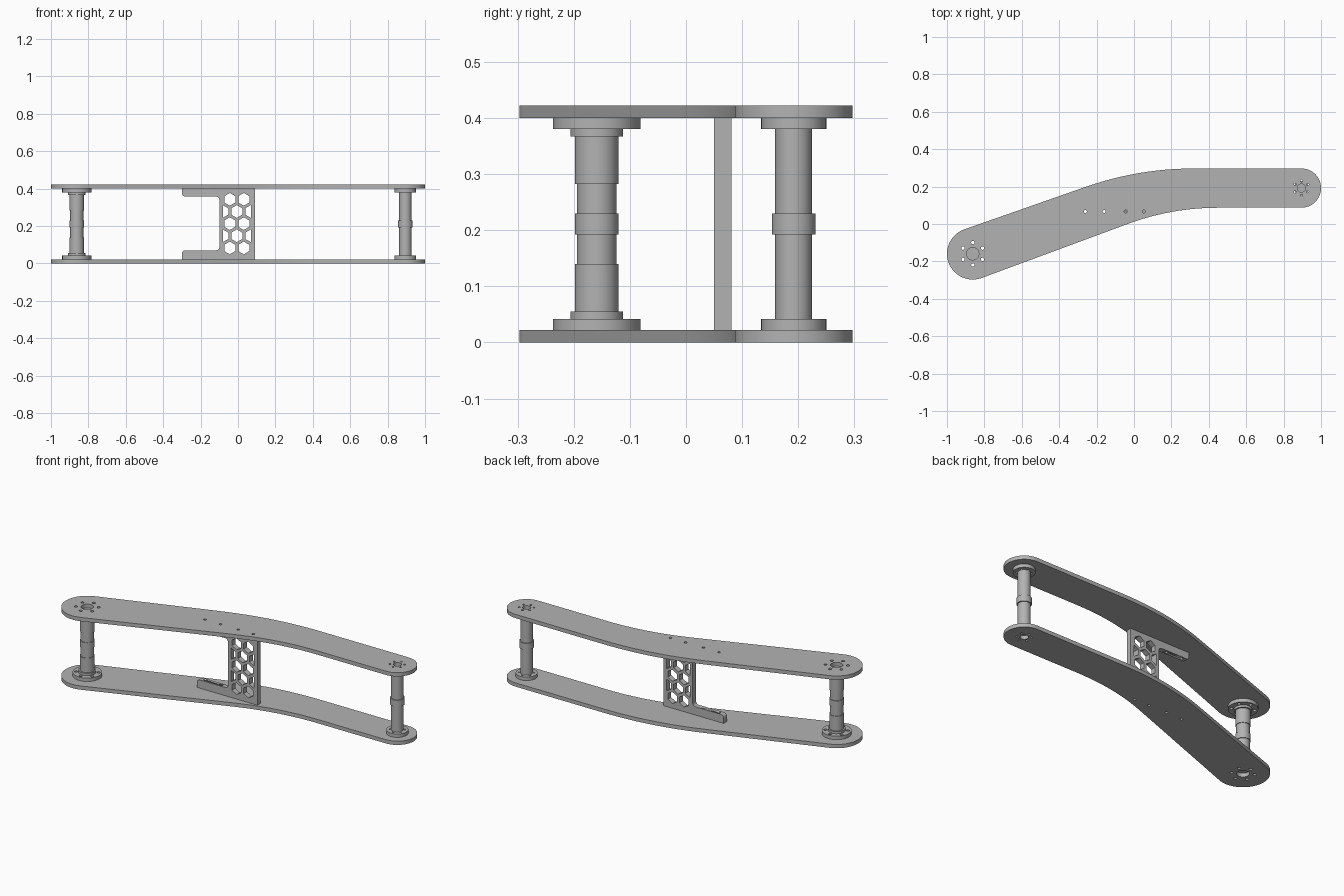
import bpy, bmesh, math
from mathutils import Vector

if "Cube" in bpy.data.objects:
    bpy.data.objects.remove(bpy.data.objects["Cube"], do_unlink=True)

grey = bpy.data.materials.new("machined grey")
grey.use_nodes = True
grey.diffuse_color = (0.45, 0.45, 0.45, 1)
grey.node_tree.nodes["Principled BSDF"].inputs["Base Color"].default_value = grey.diffuse_color

BIG = Vector((-0.862, -0.159))
SMALL = Vector((0.895, 0.192))
THICK, TOP = 0.022, 0.4
BOLT_X = (-0.26, -0.16, -0.045, 0.053)
BOLT_Y = 0.067


def finish(name, bm):
    bmesh.ops.remove_doubles(bm, verts=bm.verts, dist=1e-5)
    bmesh.ops.recalc_face_normals(bm, faces=bm.faces)
    mesh = bpy.data.meshes.new(name)
    bm.to_mesh(mesh)
    bm.free()
    mesh.materials.append(grey)
    ob = bpy.data.objects.new(name, mesh)
    bpy.context.collection.objects.link(ob)
    bpy.ops.object.select_all(action='DESELECT')
    ob.select_set(True)
    bpy.context.view_layer.objects.active = ob
    bpy.ops.object.shade_smooth_by_angle(angle=math.radians(30))
    return ob


def arc(c, r, start, end, n):
    """Points along an arc, angles in degrees."""
    angles = [math.radians(start + (end - start) * i / n) for i in range(n + 1)]
    return [(c[0] + r * math.cos(a), c[1] + r * math.sin(a)) for a in angles]


def circle(c, r, n=24, start=0):
    return arc(c, r, start, start + 360, n)[:-1]


def bend(a, b, c, t, n=12):
    """Round the corner b between a and c, starting t away from it."""
    a, b, c = Vector(a), Vector(b), Vector(c)
    p, q = b + (a - b).normalized() * t, b + (c - b).normalized() * t
    return [tuple(p * (1 - s) ** 2 + b * 2 * s * (1 - s) + q * s * s)
            for s in (i / n for i in range(n + 1))]


def sheet(name, loops, low, high, upright=False):
    """Extruded outline (first loop) with holes (other loops)."""
    cu = bpy.data.curves.new(name, 'CURVE')
    cu.dimensions, cu.fill_mode = '2D', 'BOTH'
    cu.extrude = (high - low) / 2
    for loop in loops:
        sp = cu.splines.new('POLY')
        sp.points.add(len(loop) - 1)
        for pt, (x, y) in zip(sp.points, loop):
            pt.co = (x, y, 0, 1)
        sp.use_cyclic_u = True
    tmp = bpy.data.objects.new(name, cu)
    bpy.context.collection.objects.link(tmp)
    bpy.context.view_layer.update()
    mesh = bpy.data.meshes.new_from_object(tmp.evaluated_get(bpy.context.evaluated_depsgraph_get()))
    bpy.data.objects.remove(tmp)
    bpy.data.curves.remove(cu)
    bm = bmesh.new()
    bm.from_mesh(mesh)
    bpy.data.meshes.remove(mesh)
    for v in bm.verts:
        v.co.z += (low + high) / 2
        if upright:
            v.co = (v.co.x, v.co.z, v.co.y)
    return finish(name, bm)


def bolt_ring(c, ring, r):
    return [circle(p, r, 16) for p in circle(c, ring, 6, 90)]


def lathe(name, c, profile):
    bm = bmesh.new()
    pts = [(0, profile[0][1])] + profile + [(0, profile[-1][1])]
    vs = [bm.verts.new((c.x + r, c.y, z)) for r, z in pts]
    es = [bm.edges.new(pair) for pair in zip(vs, vs[1:])]
    bmesh.ops.spin(bm, geom=vs + es, cent=(c.x, c.y, 0), axis=(0, 0, 1),
                   angle=math.tau, steps=48)
    return finish(name, bm)


# Curved side plates, with hub holes and bracket bolt holes
up, down = math.radians(19.3), math.radians(20.3)
up_start = BIG + 0.138 * Vector((-math.sin(up), math.cos(up)))
down_start = BIG + 0.138 * Vector((math.sin(down), -math.cos(down)))
up_knee = (up_start.x + (0.297 - up_start.y) / math.tan(up), 0.297)
down_knee = (down_start.x + (0.087 - down_start.y) / math.tan(down), 0.087)
outline = arc(BIG, 0.138, 109.3, 290.3, 32)
outline += bend(down_start, down_knee, (SMALL.x, 0.087), 0.25)
outline += arc(SMALL, 0.105, -90, 90, 32)
outline += bend((SMALL.x, 0.297), up_knee, up_start, 0.3)
big_bolts = bolt_ring(BIG, 0.06, 0.009)
small_bolts = bolt_ring(SMALL, 0.039, 0.006)
holes = big_bolts + small_bolts + [circle(BIG, 0.033, 32), circle(SMALL, 0.022, 32)]
holes += [circle((x, BOLT_Y), 0.008, 16) for x in BOLT_X]
for name, z in (("lower_plate", 0), ("upper_plate", TOP)):
    sheet(name, [outline] + holes, z, z + THICK)

# Drilled hub flanges
for end, z in (("lower", THICK), ("upper", 0.38)):
    sheet(end + "_large_flange", [circle(BIG, 0.078, 48)] + big_bolts, z, z + 0.02)
    sheet(end + "_small_flange", [circle(SMALL, 0.058, 48)] + small_bolts, z, z + 0.02)


# Stepped shafts, mirrored about the middle height
def shaft(name, c, half):
    lathe(name, c, half + [(r, THICK + TOP - z) for r, z in reversed(half)])


shaft("large_shaft", BIG, [(0.047, 0.03), (0.047, 0.055), (0.039, 0.055), (0.039, 0.14),
                           (0.035, 0.14), (0.035, 0.192), (0.039, 0.192)])
shaft("small_shaft", SMALL, [(0.033, 0.03), (0.033, 0.192), (0.039, 0.192)])

# Centre bracket: C-shaped outline with a honeycomb panel
corners = [(0.09, THICK, 0), (0.09, TOP, 0), (-0.3, TOP, 0), (-0.3, 0.358, 0.02),
           (-0.1, 0.358, 0.02), (-0.1, 0.07, 0.02), (-0.3, 0.07, 0.02), (-0.3, THICK, 0)]
frame = []
for i, (x, z, t) in enumerate(corners):
    before, after = corners[i - 1][:2], corners[(i + 1) % len(corners)][:2]
    frame += bend(before, (x, z), after, t, 8) if t else [(x, z)]
cells = []
mid, pitch = -0.0065, 0.075
for row in range(5):
    z = 0.213 + (row - 2) * 0.065
    for col in ((-0.5, 0.5) if row % 2 == 0 else (-1, 0, 1)):
        cell = circle((mid + col * pitch, z), 0.034, 6, 30)
        # outer cells are halved at the panel border
        clipped = [(min(max(x, mid - pitch), mid + pitch), y) for x, y in cell]
        cells.append(clipped)
bracket = sheet("honeycomb_bracket", [frame] + cells, 0.05, 0.081, upright=True)

# Bolt holes through the bracket arms
bm = bmesh.new()
for x in BOLT_X[:2]:
    made = bmesh.ops.create_cone(bm, cap_ends=True, segments=16, radius1=0.008,
                                 radius2=0.008, depth=0.6)
    bmesh.ops.translate(bm, verts=made["verts"], vec=(x, BOLT_Y, 0.2))
drill = finish("bolt_drill", bm)
drill.hide_render = True
drill.hide_set(True)
cut = bracket.modifiers.new("bolt_holes", 'BOOLEAN')
cut.object, cut.operation, cut.solver = drill, 'DIFFERENCE', 'EXACT'
